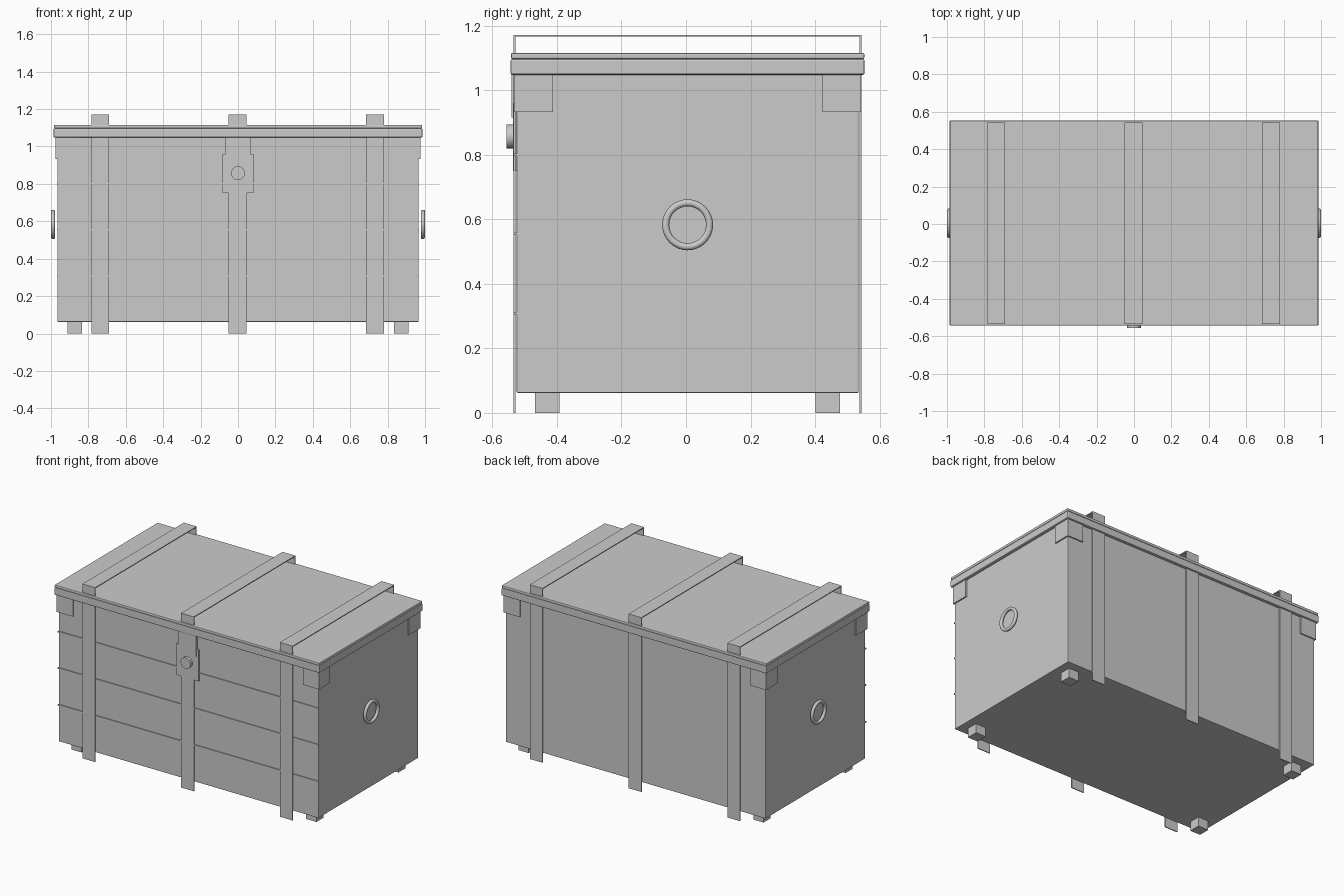
import bpy, bmesh, math

if "Cube" in bpy.data.objects:
    bpy.data.objects.remove(bpy.data.objects["Cube"])

CY = 0.005  # chest centre in y (the lock sticks out at the front)


def box(name, x, y, z, bevel=0.0):
    """Box from (min, max) pairs, optionally with a small bevel."""
    bm = bmesh.new()
    bmesh.ops.create_cube(bm, size=1)
    for v in bm.verts:
        v.co = [a[0] + (c + 0.5) * (a[1] - a[0]) for a, c in zip((x, y, z), v.co)]
    me = bpy.data.meshes.new(name)
    bm.to_mesh(me)
    bm.free()
    ob = bpy.data.objects.new(name, me)
    bpy.context.collection.objects.link(ob)
    if bevel:
        m = ob.modifiers.new("bevel", 'BEVEL')
        m.width, m.segments = bevel, 2
    return ob


def strap(name, x, width=0.095, t=0.006):
    """Thin inverted-U band, open at the bottom."""
    h, top = 0.539, 1.172
    prof = [(-h, 0), (-h, top), (h, top), (h, 0),
            (h - t, 0), (h - t, top - t), (-h + t, top - t), (-h + t, 0)]
    bm = bmesh.new()
    a = [bm.verts.new((x - width / 2, y + CY, z)) for y, z in prof]
    b = [bm.verts.new((x + width / 2, y + CY, z)) for y, z in prof]
    n = len(prof)
    for i in range(n):
        j = (i + 1) % n
        bm.faces.new((a[i], a[j], b[j], b[i]))
    bm.faces.new(a)
    bm.faces.new(b)
    bmesh.ops.recalc_face_normals(bm, faces=bm.faces)
    me = bpy.data.meshes.new(name)
    bm.to_mesh(me)
    bm.free()
    bpy.context.collection.objects.link(bpy.data.objects.new(name, me))


def around(c, half):
    return (c - half, c + half)


# Body
box("chest_body", around(0, 0.966), around(CY, 0.53), (0.062, 1.05), 0.003)

# Lid: thick rim and thin top board
box("lid_rim", around(0, 0.986), around(CY, 0.549), (1.048, 1.097), 0.006)
box("lid_top", around(0, 0.985), around(CY, 0.548), (1.097, 1.116), 0.005)

# Plank seams on the front
for i, z in enumerate((0.308, 0.555, 0.80)):
    box(f"plank_seam_{i}", around(0, 0.969), (-0.531, -0.521), around(z, 0.004))

# Straps
for n, x in (("left", -0.736), ("middle", -0.002), ("right", 0.733)):
    strap(f"strap_{n}", x)

# Feet and corner brackets
for sx in (-1, 1):
    for sy in (-1, 1):
        tag = ("left" if sx < 0 else "right") + ("_front" if sy < 0 else "_back")
        box(f"foot_{tag}", around(sx * 0.873, 0.038),
            around(CY + sy * 0.435, 0.038), (0.0, 0.063))
        box(f"corner_bracket_{tag}", around(sx * 0.915, 0.06),
            around(CY + sy * 0.478, 0.06), (0.932, 1.052))

# Lock: plate, hasp and round knob
box("lock_plate", around(0, 0.083), (-0.537, -0.52), (0.75, 0.96))
box("lock_hasp", around(0, 0.067), (-0.541, -0.52), (0.915, 1.055))
bpy.ops.mesh.primitive_cylinder_add(vertices=24, radius=0.037, depth=0.027,
                                    location=(0, -0.5435, 0.857),
                                    rotation=(math.pi / 2, 0, 0))
bpy.context.object.name = "lock_knob"
bpy.ops.object.shade_smooth_by_angle()

# Ring handles on both ends
for n, s in (("left", -1), ("right", 1)):
    bpy.ops.mesh.primitive_torus_add(major_radius=0.068, minor_radius=0.011,
                                     major_segments=32, minor_segments=12,
                                     location=(s * 0.989, CY, 0.583),
                                     rotation=(0, math.pi / 2, 0))
    bpy.context.object.name = f"ring_handle_{n}"
    bpy.ops.object.shade_smooth()
